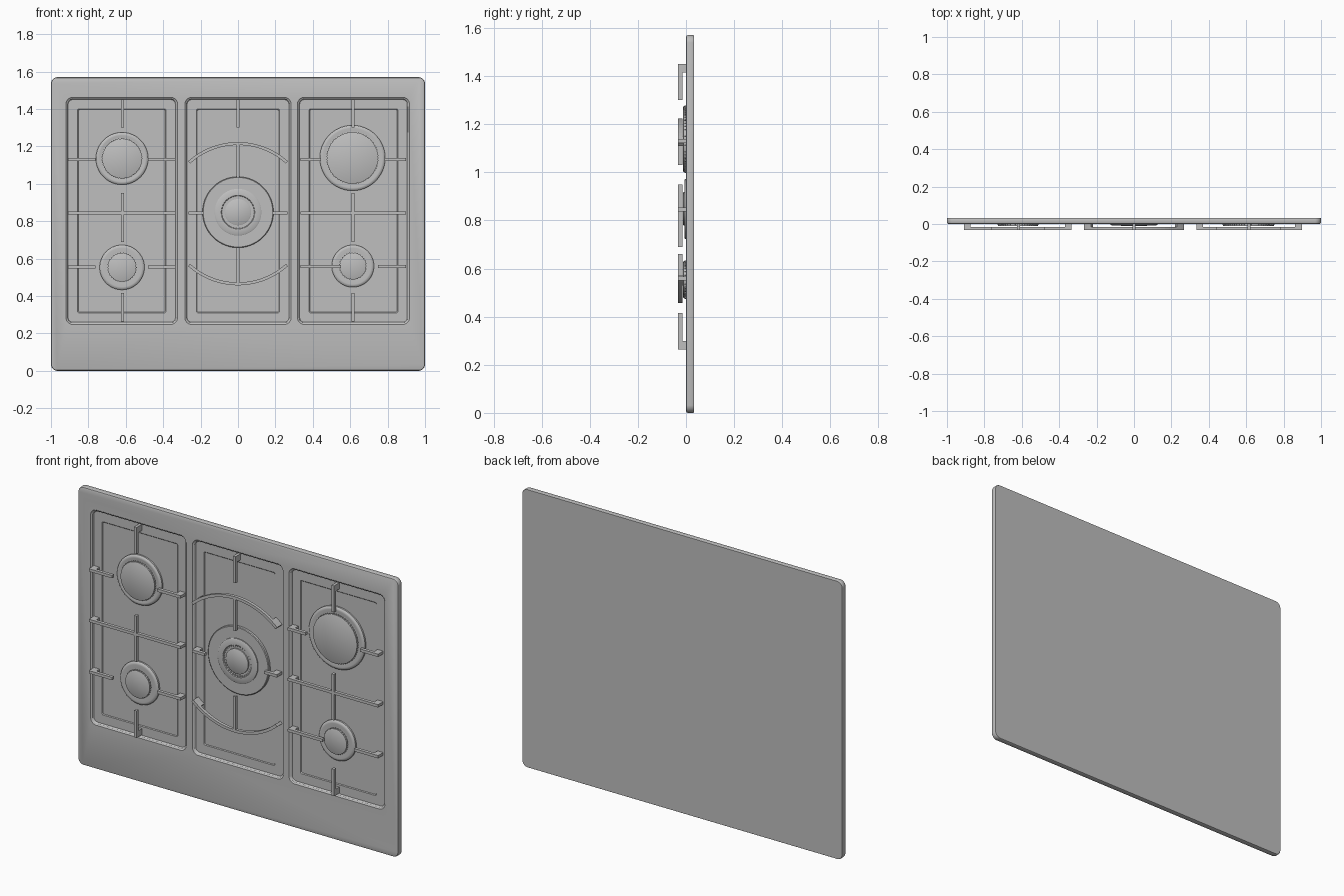
import bpy, bmesh, math
from mathutils import Vector

cube = bpy.data.objects.get("Cube")
if cube:
    bpy.data.objects.remove(cube)

steel = bpy.data.materials.new("grey_steel")
steel.use_nodes = True
grey = (0.52, 0.52, 0.52, 1)
steel.diffuse_color = grey
steel.node_tree.nodes["Principled BSDF"].inputs["Base Color"].default_value = grey

FLOOR = 0.013          # depth of the tray ledge
BAR_FRONT, BAR_BACK = -0.033, -0.015


def finish(bm, name, smooth=True):
    bmesh.ops.recalc_face_normals(bm, faces=bm.faces)
    mesh = bpy.data.meshes.new(name)
    bm.to_mesh(mesh)
    bm.free()
    mesh.materials.append(steel)
    ob = bpy.data.objects.new(name, mesh)
    bpy.context.collection.objects.link(ob)
    if smooth:
        shade(ob)
    return ob


def shade(ob):
    bpy.ops.object.select_all(action='DESELECT')
    ob.select_set(True)
    bpy.context.view_layer.objects.active = ob
    bpy.ops.object.shade_smooth_by_angle(angle=math.radians(35))


def ring(bm, cx, cz, hw, hh, r, y, seg):
    """Rounded rectangle of vertices facing the front; a circle when r fills it."""
    verts = []
    for q, (sx, sz) in enumerate([(1, 1), (-1, 1), (-1, -1), (1, -1)]):
        for i in range(seg):
            a = (q + (i + 0.5) / seg) * math.pi / 2
            verts.append(bm.verts.new((cx + sx * (hw - r) + r * math.cos(a), y,
                                       cz + sz * (hh - r) + r * math.sin(a))))
    return verts


def loft(bm, rings):
    for a, b in zip(rings, rings[1:]):
        n = len(a)
        for i in range(n):
            bm.faces.new((a[i], a[(i + 1) % n], b[(i + 1) % n], b[i]))
    bm.faces.new(rings[0])
    bm.faces.new(rings[-1][::-1])


def panel(name, x0, x1, z0, z1, r, profile, smooth=True):
    """Rounded slab; profile lists (inset, y)."""
    bm = bmesh.new()
    loft(bm, [ring(bm, (x0 + x1) / 2, (z0 + z1) / 2, (x1 - x0) / 2 - d,
                   (z1 - z0) / 2 - d, max(r - d, 0.008), y, 8) for d, y in profile])
    return finish(bm, name, smooth)


def sweep(bm, path, width, y0, y1):
    """Box section following a path of (x, z) points."""
    pts = [Vector(p) for p in path]
    rows = []
    for i, p in enumerate(pts):
        t = (pts[min(i + 1, len(pts) - 1)] - pts[max(i - 1, 0)]).normalized()
        n = Vector((-t.y, t.x)) * width / 2
        rows.append([bm.verts.new((q.x, y, q.y)) for q, y in
                     ((p + n, y0), (p - n, y0), (p - n, y1), (p + n, y1))])
    loft(bm, rows)


def bar(bm, start, end, feet=1):
    """Grate finger; the first end, or both ends, stand on a foot."""
    sweep(bm, [start, end], 0.016, BAR_FRONT, BAR_BACK)
    a, b = Vector(start), Vector(end)
    step = (b - a).normalized() * 0.035
    if feet > 0:
        sweep(bm, [a, a + step], 0.016, BAR_BACK, FLOOR + 0.001)
    if feet > 1:
        sweep(bm, [b, b - step], 0.016, BAR_BACK, FLOOR + 0.001)


# Hob plate with three pressed trays
plate = panel("hob_plate", -1, 1, 0, 1.57, 0.035,
              [(0.008, 0), (0.003, 0.002), (0, 0.008), (0, 0.03), (0.002, 0.033)], False)
for x0, x1 in [(-0.918, -0.325), (-0.282, 0.282), (0.32, 0.915)]:
    cutter = panel("tray_cutter", x0, x1, 0.25, 1.46, 0.035,
                   [(-0.006, -0.005), (0, 0.003), (0.005, 0.005), (0.01, FLOOR),
                    (0.06, FLOOR), (0.064, FLOOR + 0.004)], False)
    mod = plate.modifiers.new("tray", 'BOOLEAN')
    mod.operation, mod.solver, mod.object = 'DIFFERENCE', 'EXACT', cutter
    bpy.context.view_layer.objects.active = plate
    bpy.ops.object.modifier_apply(modifier=mod.name)
    bpy.data.objects.remove(cutter)
shade(plate)


# Burners
def burner(name, x, z, profile):
    bm = bmesh.new()
    loft(bm, [ring(bm, x, z, r, r, r, y, 16) for r, y in profile])
    return finish(bm, name)


def flame_ports(name, x, z, r, count):
    bm = bmesh.new()
    for k in range(count):
        a = 2 * math.pi * k / count
        d = Vector((math.cos(a), math.sin(a)))
        c = Vector((x, z))
        sweep(bm, [c + d * (r - 0.01), c + d * (r + 0.003)], 0.005, -0.006, 0)
    finish(bm, name, False)


for name, x, z, base, cap in [("rear_right", -0.62, 1.135, 0.14, 0.106),
                              ("rear_left", 0.612, 1.138, 0.175, 0.137),
                              ("front_right", -0.62, 0.553, 0.12, 0.076),
                              ("front_left", 0.614, 0.56, 0.113, 0.071)]:
    burner(name + "_burner", x, z,
           [(base, 0.02), (base, 0.008), (base - 0.006, 0.002), (base - 0.016, 0),
            (cap + 0.008, 0.004), (cap - 0.002, 0.003), (cap - 0.002, -0.006),
            (cap, -0.006), (cap, -0.01), (cap - 0.004, -0.012)])
    flame_ports(name + "_flame_ports", x, z, cap, int(cap * 450))

burner("wok_burner_base", 0, 0.848, [(0.19, 0.02), (0.19, 0.005), (0.186, 0.002)])
burner("wok_burner_ring", 0, 0.848,
       [(0.125, 0.01), (0.125, -0.004), (0.12, -0.007), (0.09, -0.007), (0.086, -0.002)])
burner("wok_burner_cap", 0, 0.848, [(0.07, 0.01), (0.07, -0.01), (0.067, -0.012)])
flame_ports("wok_flame_ports", 0, 0.848, 0.09, 36)

# Side grates: inner tips of the fingers follow each burner
for name, cx, x0, x1, tips in [
        ("right_grate", -0.617, -0.908, -0.335, [(1.13, -0.763, -0.482), (0.555, -0.763, -0.482)]),
        ("left_grate", 0.615, 0.333, 0.897, [(1.13, 0.445, 0.783), (0.558, 0.55, 0.748)])]:
    bm = bmesh.new()
    bar(bm, (x0, 0.845), (x1, 0.845), 2)
    bar(bm, (cx, 0.69), (cx, 0.95), 0)
    bar(bm, (cx, 1.45), (cx, 1.30))
    bar(bm, (cx, 0.263), (cx, 0.415))
    for z, a, b in tips:
        bar(bm, (x0, z), (a, z))
        bar(bm, (x1, z), (b, z))
    finish(bm, name, False)

# Centre grate with two arched bars
bm = bmesh.new()
bar(bm, (0, 1.45), (0, 1.30))
bar(bm, (0, 1.21), (0, 1.03), 0)
bar(bm, (0, 0.47), (0, 0.66), 0)
for s in (-1, 1):
    bar(bm, (s * 0.265, 0.845), (s * 0.185, 0.845))
    radius, spread = 0.39, 0.735
    arc = []
    for i in range(25):
        a = spread * (i / 12 - 1)
        arc.append((radius * math.sin(a), 0.84 + s * (0.375 - radius * (1 - math.cos(a)))))
    sweep(bm, arc, 0.016, BAR_FRONT, BAR_BACK)
    for end in (arc[:3], arc[-3:]):
        sweep(bm, end, 0.016, BAR_BACK, FLOOR + 0.001)
finish(bm, "centre_grate", False)

# Centre everything in depth
for ob in bpy.context.collection.objects:
    if ob.type == 'MESH' and steel.name in ob.data.materials:
        ob.location.y = 0
